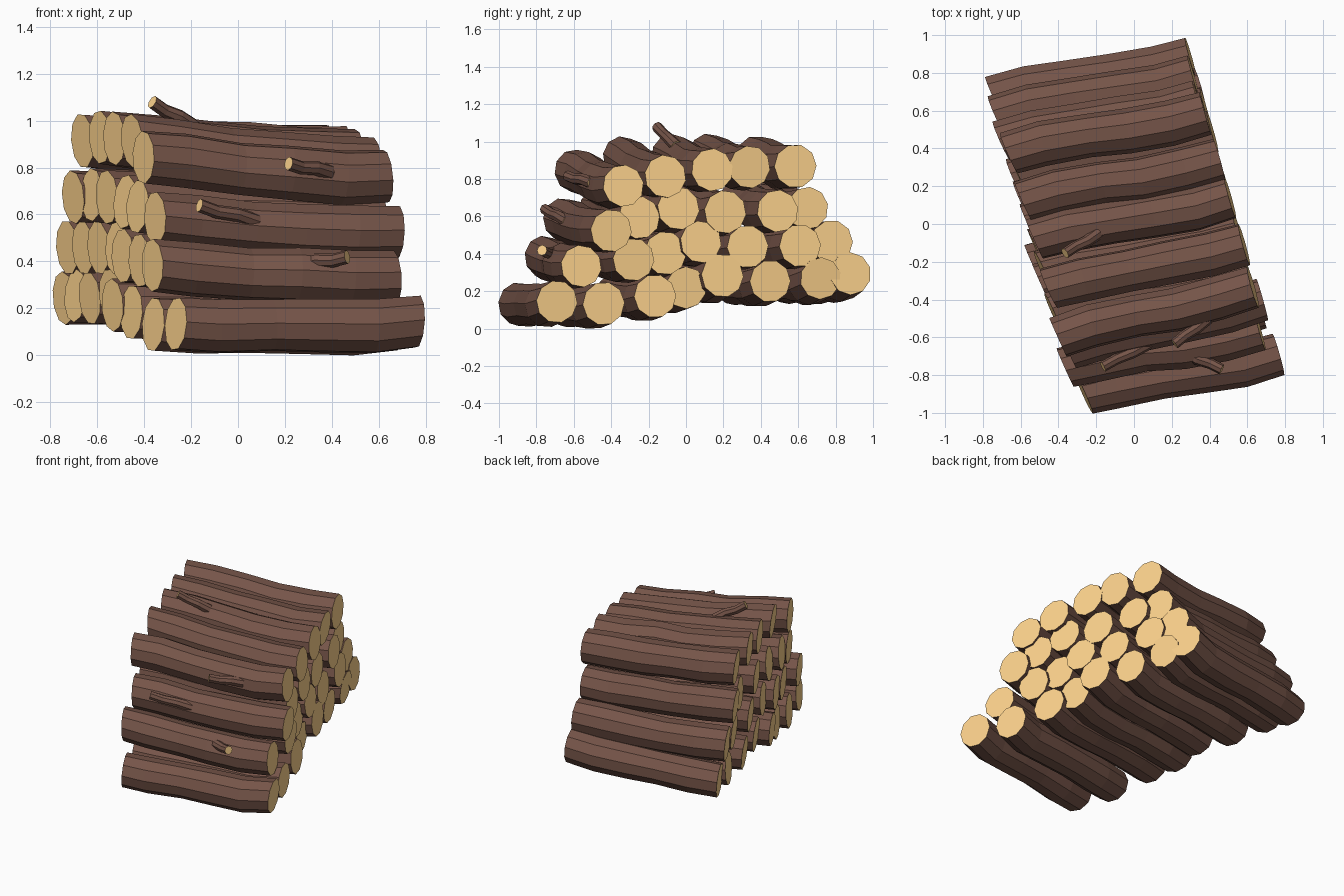
import bpy, bmesh, math, random
from mathutils import Vector

if "Cube" in bpy.data.objects:
    bpy.data.objects.remove(bpy.data.objects["Cube"])

random.seed(4)


def material(name, color):
    m = bpy.data.materials.new(name)
    m.diffuse_color = (*color, 1)
    m.use_nodes = True
    m.node_tree.nodes["Principled BSDF"].inputs["Base Color"].default_value = m.diffuse_color
    return m


bark = material("bark", (0.18, 0.09, 0.066))
wood = material("cut_wood", (1.0, 0.66, 0.27))


def tube(name, points, radii, sides, phase=0.0, start_cut=None, end_cut=None):
    """Faceted round stick along points, with cut-wood end caps.
    start_cut / end_cut are optional normals of slanted end cuts."""
    axis = (points[-1] - points[0]).normalized()
    bm = bmesh.new()
    rings = []
    for i, (p, r) in enumerate(zip(points, radii)):
        n = axis
        if i == 0 and start_cut:
            n = start_cut.normalized()
        if i == len(points) - 1 and end_cut:
            n = end_cut.normalized()
        side = Vector((0, 0, 1)).cross(n).normalized()
        up = n.cross(side)
        ring = []
        for k in range(sides):
            a = 2 * math.pi * k / sides + phase
            ring.append(bm.verts.new(p + (side * math.cos(a) + up * math.sin(a)) * r))
        rings.append(ring)
    for a, b in zip(rings, rings[1:]):
        for k in range(sides):
            n = (k + 1) % sides
            bm.faces.new((a[k], a[n], b[n], b[k]))
    for cap in (rings[0][::-1], rings[-1]):
        bm.faces.new(cap).material_index = 1
    bmesh.ops.recalc_face_normals(bm, faces=bm.faces)
    mesh = bpy.data.meshes.new(name)
    bm.to_mesh(mesh)
    bm.free()
    mesh.materials.append(bark)
    mesh.materials.append(wood)
    ob = bpy.data.objects.new(name, mesh)
    bpy.context.collection.objects.link(ob)
    return ob


# Gentle bend shared by the logs: (fraction, y offset, z offset, radius factor)
BEND = [(0, 0, 0, 1), (0.17, 0.010, -0.006, 1.03), (0.4, 0.004, -0.014, 0.99),
        (0.6, -0.010, -0.016, 1.03), (0.82, -0.015, -0.018, 1.04), (1, 0, 0, 1)]

# Rows of logs: right end (y, z), left end z, x shift, y run from left to right
ROWS = [
    [(-0.69, 0.16, 0.15, 0, 0.21), (-0.44, 0.15, 0.148, -0.02, 0.21),
     (-0.165, 0.19, 0.20, -0.03, 0.21), (0.0, 0.235, 0.23, -0.06, 0.21),
     (0.195, 0.30, 0.27, -0.01, 0.21), (0.45, 0.27, 0.26, -0.02, 0.21),
     (0.72, 0.285, 0.27, 0, 0.21), (0.88, 0.31, 0.26, 0, 0.20)],
    [(-0.56, 0.35, 0.40, -0.06, 0.20), (-0.28, 0.385, 0.42, -0.03, 0.22),
     (-0.11, 0.42, 0.44, -0.05, 0.21), (0.08, 0.48, 0.475, -0.02, 0.21),
     (0.33, 0.455, 0.475, -0.02, 0.21), (0.61, 0.46, 0.475, 0, 0.21),
     (0.78, 0.48, 0.475, -0.015, 0.21)],
    [(-0.40, 0.54, 0.60, 0, 0.26), (-0.25, 0.61, 0.65, -0.03, 0.22),
     (-0.04, 0.66, 0.67, -0.02, 0.21), (0.21, 0.64, 0.69, -0.02, 0.21),
     (0.49, 0.645, 0.70, 0, 0.21), (0.65, 0.66, 0.69, -0.03, 0.21)],
    [(-0.335, 0.78, 0.86, -0.03, 0.265), (-0.11, 0.83, 0.93, -0.01, 0.23),
     (0.14, 0.865, 0.94, -0.01, 0.22), (0.34, 0.88, 0.945, -0.01, 0.22),
     (0.585, 0.885, 0.93, -0.01, 0.21)],
]
parts = []
for r, row in enumerate(ROWS):
    for c, (y, z, zl, dx, run) in enumerate(row):
        right = Vector((0.765 - 0.296 * (y + 0.69) + dx, y, z))
        left = Vector((-0.265 - 0.304 * (y + 0.69) + dx, y - run, zl))
        radius = 0.114 + random.uniform(-0.001, 0.003)
        points = []
        for t, oy, oz, _ in BEND:
            j = 0.006 if 0 < t < 1 else 0
            points.append(left.lerp(right, t) + Vector((
                0, oy + random.uniform(-j, j), oz + random.uniform(-j, j))))
        cuts = [Vector((1, s, random.uniform(-0.1, 0.1))) for s in (0.45, 0.28)]
        parts.append(tube(f"log_row{r + 1}_{c + 1}", points,
                          [radius * b[3] for b in BEND], 10,
                          random.uniform(0, 0.6), *cuts))

# Branch stubs: base sunk into the log, then cut tip
STUBS = [((0.39, -0.50, 0.795), (0.215, -0.635, 0.833)),
         ((0.08, -0.63, 0.585), (-0.165, -0.755, 0.655)),
         ((0.27, -0.68, 0.405), (0.465, -0.77, 0.435)),
         ((-0.19, -0.05, 0.99), (-0.365, -0.155, 1.095))]
for i, (base, tip) in enumerate(STUBS):
    b, t = Vector(base), Vector(tip)
    points = [b, b.lerp(t, 0.35) + Vector((0, -0.006, 0.006)),
              b.lerp(t, 0.7) + Vector((0, 0.003, -0.006)), t]
    parts.append(tube(f"branch_stub_{i + 1}", points,
                      [0.034, 0.031, 0.029, 0.029], 8))

# Rest the pile on the ground
low = min(v.co.z for o in parts for v in o.data.vertices)
for o in parts:
    for v in o.data.vertices:
        v.co.z -= low
